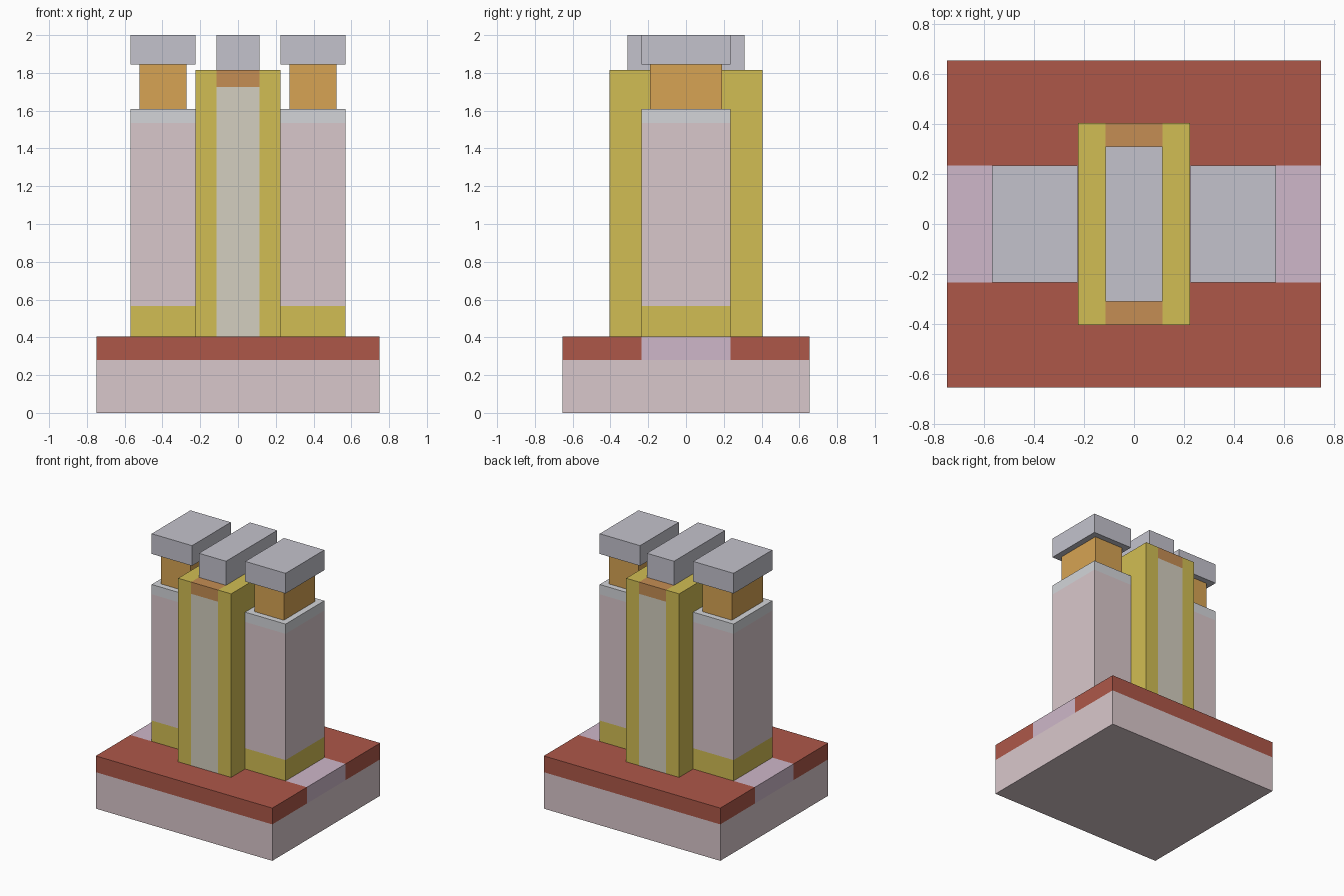
import bpy, bmesh
from mathutils import Vector

if "Cube" in bpy.data.objects:
    bpy.data.objects.remove(bpy.data.objects["Cube"])


def material(name, rgb):
    mat = bpy.data.materials.new(name)
    mat.diffuse_color = (*[(c / 255) ** 2.2 for c in rgb], 1)
    mat.use_nodes = True
    mat.node_tree.nodes["Principled BSDF"].inputs["Base Color"].default_value = mat.diffuse_color
    return mat


PINK = material("pink", (216, 198, 202))
RED = material("red", (172, 88, 74))
LILAC = material("lilac", (205, 182, 200))
YELLOW = material("yellow", (208, 188, 84))
ORANGE = material("orange", (214, 162, 84))
BROWN = material("brown", (196, 140, 84))
BEIGE = material("beige", (210, 205, 190))
PALE = material("pale", (210, 212, 216))
GREY = material("cool_grey", (194, 193, 203))


def block(name, lo, hi, mats, cuts=(), pick=lambda c: 0):
    """Box from lo to hi, sliced at (axis, value) cuts; pick chooses a material by face centre."""
    bm = bmesh.new()
    bmesh.ops.create_cube(bm, size=1)
    lo, hi = Vector(lo), Vector(hi)
    for v in bm.verts:
        v.co = Vector([(lo[i] + hi[i]) / 2 + v.co[i] * (hi[i] - lo[i]) for i in range(3)])
    for axis, value in cuts:
        point, normal = Vector((0, 0, 0)), Vector((0, 0, 0))
        point[axis], normal[axis] = value, 1
        bmesh.ops.bisect_plane(bm, geom=bm.verts[:] + bm.edges[:] + bm.faces[:],
                               plane_co=point, plane_no=normal)
    for f in bm.faces:
        f.material_index = pick(f.calc_center_median())
    mesh = bpy.data.meshes.new(name)
    bm.to_mesh(mesh)
    bm.free()
    for m in mats:
        mesh.materials.append(m)
    obj = bpy.data.objects.new(name, mesh)
    bpy.context.collection.objects.link(obj)
    return obj


# Base slab: pink body, red upper layer with a lilac strip across it
block("base", (-0.75, -0.655, 0), (0.75, 0.655, 0.405), [PINK, RED, LILAC],
      [(2, 0.28), (1, -0.235), (1, 0.235)],
      lambda c: 0 if c.z < 0.28 else (2 if abs(c.y) < 0.235 else 1))

# Central tower: yellow corners, beige front and back strip, brown band over the top
block("central_tower", (-0.225, -0.405, 0.405), (0.225, 0.405, 1.815), [YELLOW, BEIGE, BROWN],
      [(0, -0.115), (0, 0.115), (2, 1.725)],
      lambda c: 0 if abs(c.x) > 0.115 else (2 if c.z > 1.725 else 1))
block("central_cap", (-0.115, -0.31, 1.815), (0.115, 0.31, 2.0), [GREY])

# Side towers: banded shaft, orange neck and grey cap
for side, x in (("left", -0.3975), ("right", 0.3975)):
    block(side + "_tower", (x - 0.1715, -0.235, 0.405), (x + 0.1715, 0.235, 1.61),
          [YELLOW, PINK, PALE], [(2, 0.565), (2, 1.535)],
          lambda c: 0 if c.z < 0.565 else (1 if c.z < 1.535 else 2))
    block(side + "_neck", (x - 0.125, -0.19, 1.61), (x + 0.125, 0.19, 1.845), [ORANGE])
    block(side + "_cap", (x - 0.1715, -0.235, 1.845), (x + 0.1715, 0.235, 2.0), [GREY])
